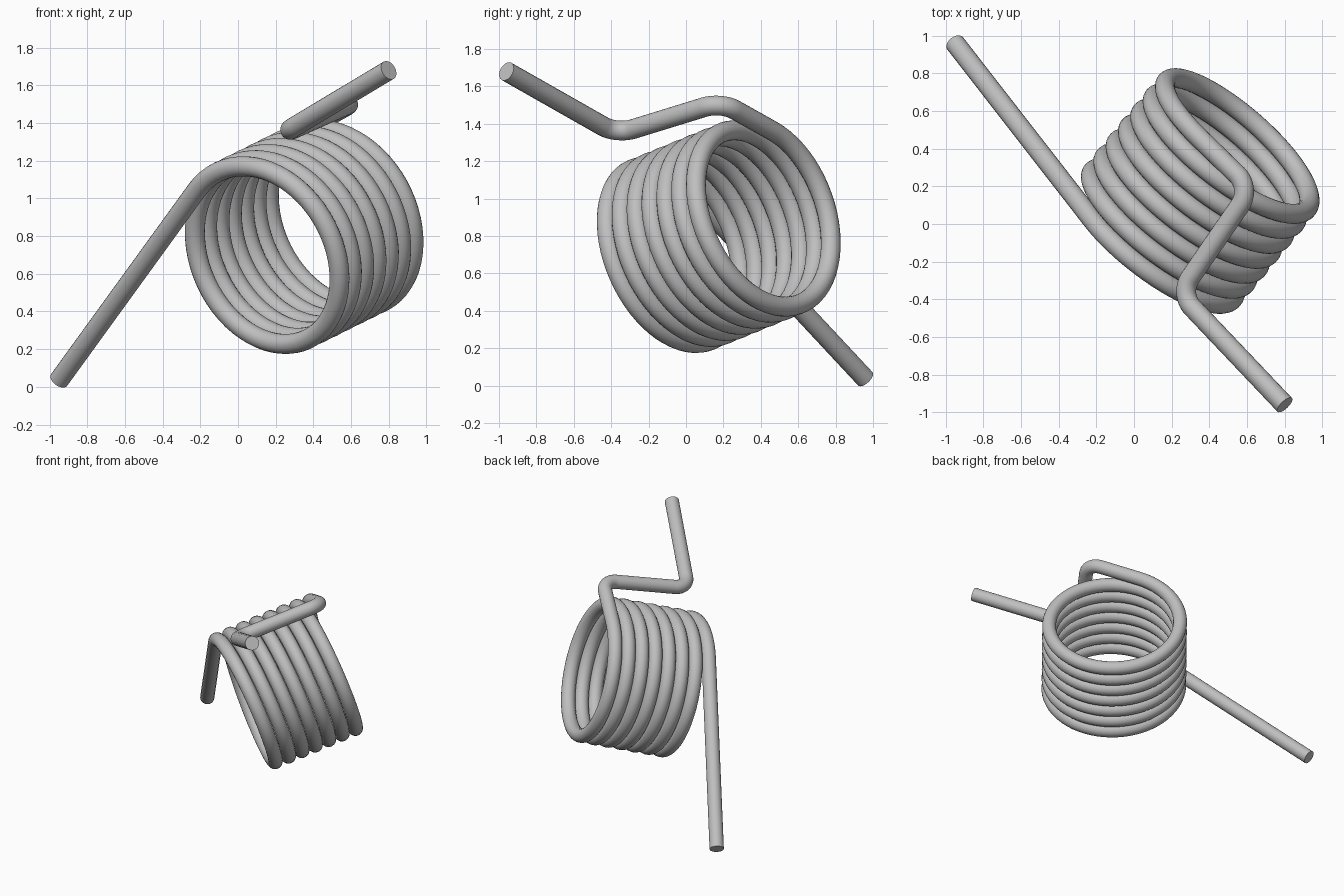
import bpy
from math import cos, sin, tan, tau, radians
from mathutils import Vector

cube = bpy.data.objects.get("Cube")
if cube:
    bpy.data.objects.remove(cube, do_unlink=True)

WIRE = 0.053        # wire radius
COIL = 0.503        # coil centreline radius
PITCH = 0.108
TURNS = 7 + 20 / 360
STEPS = 64          # path points per turn

# Coil frame: axis, tangent at the first leg, radial at the first leg
axis = Vector((0.605, 0.735, 0.30)).normalized()
tangent = Vector((0.464, -0.608, 0.644))
tangent = (tangent - axis * tangent.dot(axis)).normalized()
radial = tangent.cross(axis)
start = Vector((0.112, -0.108, 0.687))


def helix(t):
    """Point on the coil centreline at angle t."""
    return start + axis * PITCH * t / tau + COIL * (radial * cos(t) + tangent * sin(t))


def heading(t):
    """Unit direction of the wire at angle t."""
    d = COIL * (tangent * cos(t) - radial * sin(t)) + axis * PITCH / tau
    return d.normalized()


def rounded_corner(before, corner, after, radius, steps=14):
    """Arc that replaces a sharp corner of the path."""
    a = (before - corner).normalized()
    b = (after - corner).normalized()
    half = a.angle(b) / 2
    reach = radius / tan(half)
    centre = corner + (a + b).normalized() * radius / sin(half)
    p, q = corner + a * reach - centre, corner + b * reach - centre
    sweep = p.angle(q)
    return [centre + (p * sin(sweep * (1 - i / steps)) + q * sin(sweep * i / steps)) / sin(sweep)
            for i in range(steps + 1)]


# Wire path: straight leg, coil, then the bent leg
count = round(TURNS * STEPS)
end = TURNS * tau
path = [helix(0) - heading(0) * 1.56]
path += [helix(end * i / count) for i in range(count + 1)]
bend_1 = path[-1] + heading(end) * 0.425
bend_2 = Vector((0.24, -0.37, 1.345))
tip = Vector((0.80, -0.96, 1.68))
path += rounded_corner(path[-1], bend_1, bend_2, 0.12)
path += rounded_corner(bend_1, bend_2, tip, 0.12)
path.append(tip)

# Round wire swept along the path
curve = bpy.data.curves.new("torsion_spring", "CURVE")
curve.dimensions = "3D"
curve.bevel_depth = WIRE
curve.bevel_resolution = 8
curve.use_fill_caps = True
spline = curve.splines.new("POLY")
spline.points.add(len(path) - 1)
for point, co in zip(spline.points, path):
    point.co = (*co, 1)

spring = bpy.data.objects.new("torsion_spring", curve)
bpy.context.collection.objects.link(spring)

# Plain grey steel
steel = bpy.data.materials.new("grey_steel")
steel.use_nodes = True
grey = (0.52, 0.52, 0.52, 1)
steel.diffuse_color = grey
steel.node_tree.nodes["Principled BSDF"].inputs["Base Color"].default_value = grey
curve.materials.append(steel)

# Mesh with smooth sides and crisp cut ends
bpy.ops.object.select_all(action="DESELECT")
spring.select_set(True)
bpy.context.view_layer.objects.active = spring
bpy.ops.object.convert(target="MESH")
bpy.ops.object.shade_smooth_by_angle(angle=radians(40))
